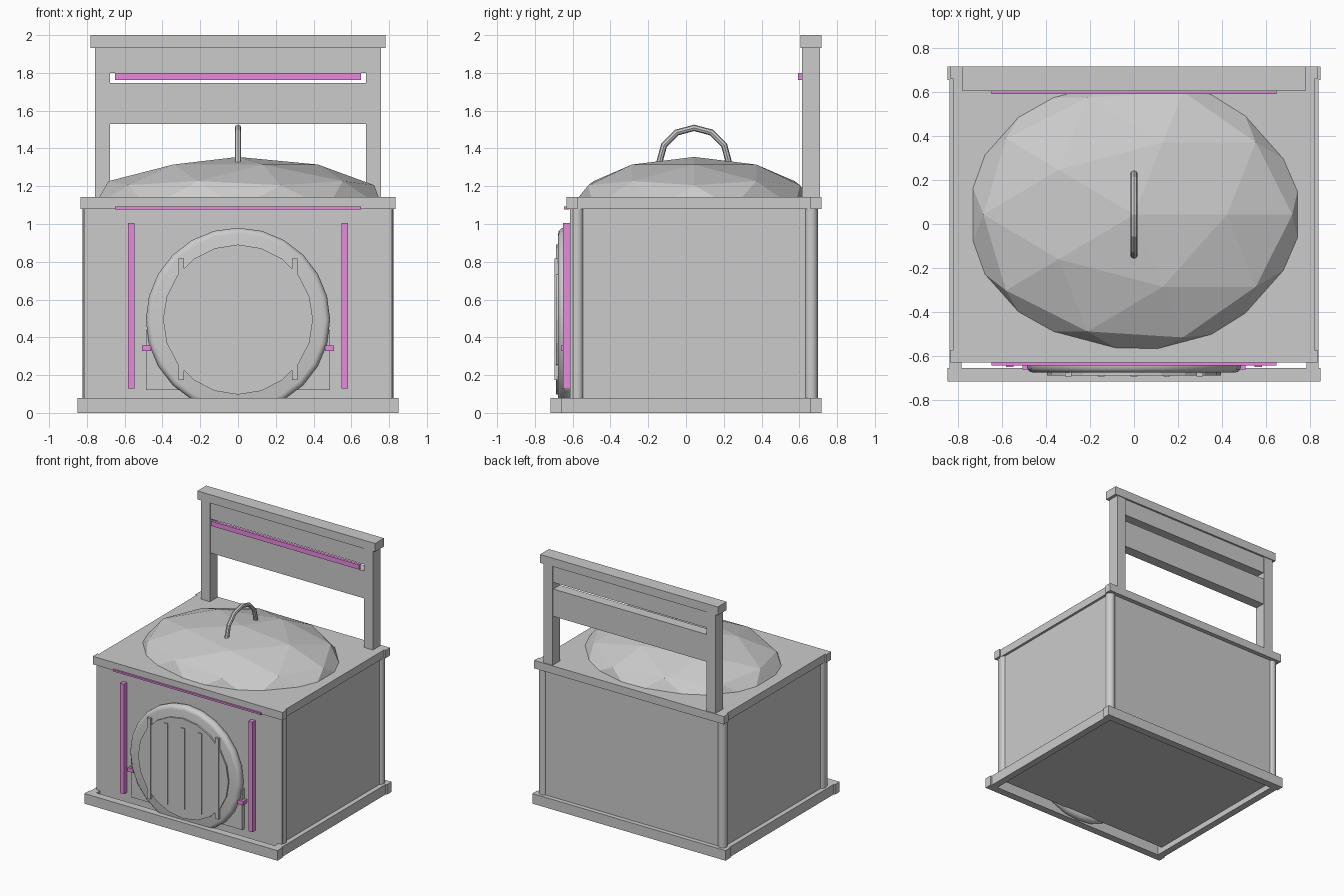
import bpy, bmesh, math

if "Cube" in bpy.data.objects:
    bpy.data.objects.remove(bpy.data.objects["Cube"])


def material(name, rgb):
    m = bpy.data.materials.new(name)
    m.diffuse_color = (*rgb, 1)
    m.use_nodes = True
    m.node_tree.nodes["Principled BSDF"].inputs["Base Color"].default_value = m.diffuse_color
    return m


GREY = material("grey", (0.6, 0.6, 0.6))
PINK = material("pink", (0.84, 0.27, 0.77))


def finish(name, mat, smooth=False, bevel=0):
    ob = bpy.context.object
    ob.name = name
    ob.data.materials.append(mat)
    bpy.ops.object.transform_apply(location=False, rotation=True, scale=True)
    if bevel:
        mod = ob.modifiers.new("rounding", "BEVEL")
        mod.width, mod.segments = bevel, 3
        bpy.ops.object.modifier_apply(modifier=mod.name)
    if smooth or bevel:
        bpy.ops.object.shade_smooth_by_angle(angle=math.radians(40))
    return ob


def box(name, x, y, z, mat=GREY):
    """Box from (min, max) ranges on each axis."""
    bpy.ops.mesh.primitive_cube_add(size=1, location=[(a + b) / 2 for a, b in (x, y, z)])
    bpy.context.object.scale = [b - a for a, b in (x, y, z)]
    return finish(name, mat)


def mirrored_box(name, x, y, z, mat=GREY):
    box(name + "_right", x, y, z, mat)
    box(name + "_left", (-x[1], -x[0]), y, z, mat)


def front_disc(name, radius, y, z, sides, bevel=0):
    """Round plate facing the front, over the depth range y."""
    bpy.ops.mesh.primitive_cylinder_add(vertices=sides, radius=radius, depth=y[1] - y[0],
                                        location=(0, sum(y) / 2, z), rotation=(math.pi / 2, 0, 0))
    finish(name, GREY, bevel=bevel)


# Base frame: open in the middle, long bars at front and back
box("base_front_bar", (-0.85, 0.85), (-0.717, -0.657), (0, 0.08))
box("base_back_bar", (-0.85, 0.85), (0.657, 0.717), (0, 0.08))
mirrored_box("base_side_bar", (0.785, 0.84), (-0.657, 0.657), (0, 0.08))

# Cabinet body, front panel and rounded corner posts
box("cabinet_body", (-0.803, 0.803), (-0.605, 0.682), (0.045, 1.09))
box("front_panel", (-0.815, 0.815), (-0.613, -0.59), (0.045, 1.085))
for side in (-1, 1):
    for y in (-0.577, 0.663):
        bpy.ops.mesh.primitive_cylinder_add(vertices=16, radius=0.035, depth=1.04,
                                            location=(side * 0.788, y, 0.565))
        finish("corner_post", GREY, True)

# Top slab with slightly longer end bars
box("top_slab", (-0.822, 0.822), (-0.575, 0.66), (1.08, 1.143))
box("top_front_bar", (-0.835, 0.835), (-0.632, -0.575), (1.08, 1.143))
box("top_back_bar", (-0.835, 0.835), (0.66, 0.717), (1.08, 1.143))

# Back rest: posts, cap, two boards, rail
mirrored_box("rest_post", (0.677, 0.757), (0.614, 0.71), (1.14, 1.935))
box("rest_cap", (-0.782, 0.782), (0.606, 0.717), (1.933, 2.0))
box("rest_upper_board", (-0.68, 0.68), (0.619, 0.702), (1.8, 1.935))
box("rest_lower_board", (-0.68, 0.68), (0.619, 0.702), (1.53, 1.747))
box("rest_rail", (-0.65, 0.65), (0.592, 0.614), (1.762, 1.8), PINK)

# Faceted domed lid, cut off inside the slab
bpy.ops.mesh.primitive_ico_sphere_add(subdivisions=2, radius=1, location=(0, 0.043, 1.085))
bpy.context.object.scale = (0.806, 0.658, 0.27)
lid = finish("lid", GREY)
bm = bmesh.new()
bm.from_mesh(lid.data)
bmesh.ops.bisect_plane(bm, geom=bm.verts[:] + bm.edges[:] + bm.faces[:],
                       plane_co=(0, 0, 0.045), plane_no=(0, 0, 1), clear_inner=True)
bmesh.ops.holes_fill(bm, edges=[e for e in bm.edges if e.is_boundary])
bm.to_mesh(lid.data)
bm.free()

# Arched grip on the lid
bpy.ops.mesh.primitive_torus_add(major_segments=12, minor_segments=8, major_radius=0.184,
                                 minor_radius=0.017, location=(0, 0.043, 1.325),
                                 rotation=(0, math.pi / 2, 0))
finish("lid_grip", GREY)

# Round door: rounded rim plate, raised disc and ribs over a low backing plate
box("door_backing", (-0.488, 0.488), (-0.645, -0.605), (0.12, 0.44))
front_disc("door_rim", 0.488, (-0.677, -0.605), 0.492, 24, bevel=0.03)
front_disc("door_disc", 0.397, (-0.689, -0.62), 0.494, 20)
for i in range(-2, 3):
    x = 0.15 * i
    box("door_rib", (x - 0.015, x + 0.015), (-0.695, -0.67), (0.175, 0.818))

# Pink trim on the front
mirrored_box("trim_upright", (0.548, 0.582), (-0.652, -0.608), (0.13, 1.005), PINK)
mirrored_box("door_hinge", (0.46, 0.507), (-0.662, -0.61), (0.327, 0.358), PINK)
box("trim_strip", (-0.65, 0.65), (-0.645, -0.62), (1.078, 1.092), PINK)
